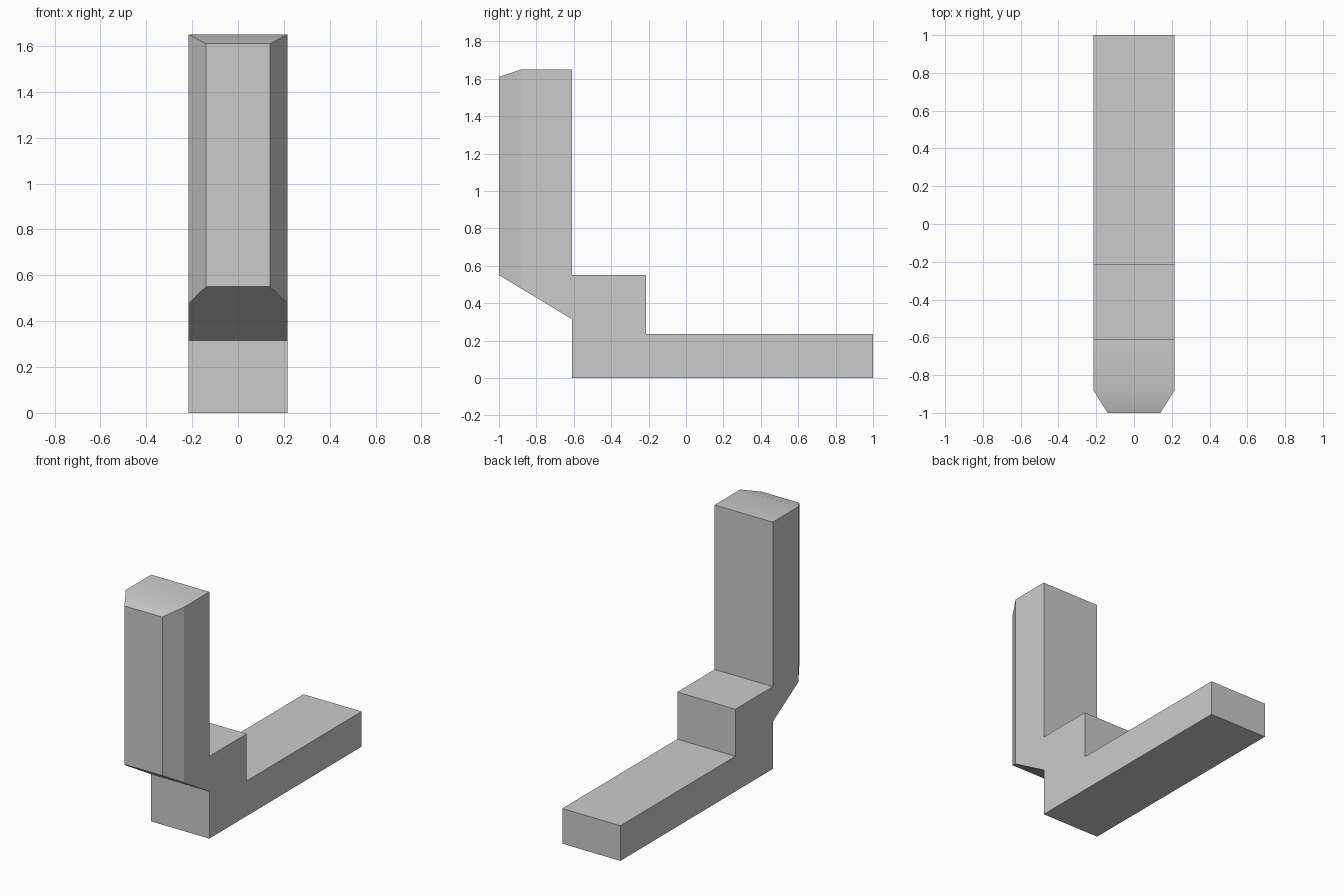
import bpy, bmesh, math
from mathutils import Vector

cube = bpy.data.objects.get("Cube")
if cube:
    bpy.data.objects.remove(cube)

HALF = 0.215                     # half width of the bracket
CORNER_Y, NOSE_X = -0.88, 0.14   # where the front chamfers begin and end

# Single grey material
grey = bpy.data.materials.new("plain grey")
grey.use_nodes = True
colour = (0.6, 0.6, 0.6, 1)
grey.diffuse_color = colour
grey.node_tree.nodes["Principled BSDF"].inputs["Base Color"].default_value = colour

# Side profile (y, z): foot, step and upright
profile = [(1, 0), (1, 0.235), (-0.215, 0.235), (-0.215, 0.55),
           (-0.61, 0.55), (-0.61, 1.65), (CORNER_Y, 1.65), (-1, 1.61),
           (-1, 0.55), (-0.61, 0.315), (-0.61, 0)]

# Extrude the profile across the width
bm = bmesh.new()
face = bm.faces.new([bm.verts.new((-HALF, y, z)) for y, z in profile])
new = bmesh.ops.extrude_face_region(bm, geom=[face])["geom"]
bmesh.ops.translate(bm, vec=(2 * HALF, 0, 0),
                    verts=[v for v in new if isinstance(v, bmesh.types.BMVert)])

# Chamfer both upright front corners
for side in (-1, 1):
    normal = Vector((side * (CORNER_Y + 1), NOSE_X - HALF, 0)).normalized()
    cut = bmesh.ops.bisect_plane(
        bm, geom=bm.verts[:] + bm.edges[:] + bm.faces[:], dist=1e-5,
        plane_co=(side * HALF, CORNER_Y, 0), plane_no=normal, clear_outer=True)
    bmesh.ops.holes_fill(bm, edges=[e for e in bm.edges if e.is_boundary], sides=0)
bmesh.ops.recalc_face_normals(bm, faces=bm.faces)

mesh = bpy.data.meshes.new("bracket")
bm.to_mesh(mesh)
bm.free()
mesh.materials.append(grey)
bracket = bpy.data.objects.new("stepped_bracket", mesh)
bpy.context.collection.objects.link(bracket)

# Soft shading over the sloped top, crisp edges elsewhere
bpy.context.view_layer.objects.active = bracket
bracket.select_set(True)
bpy.ops.object.shade_smooth_by_angle(angle=math.radians(30))
